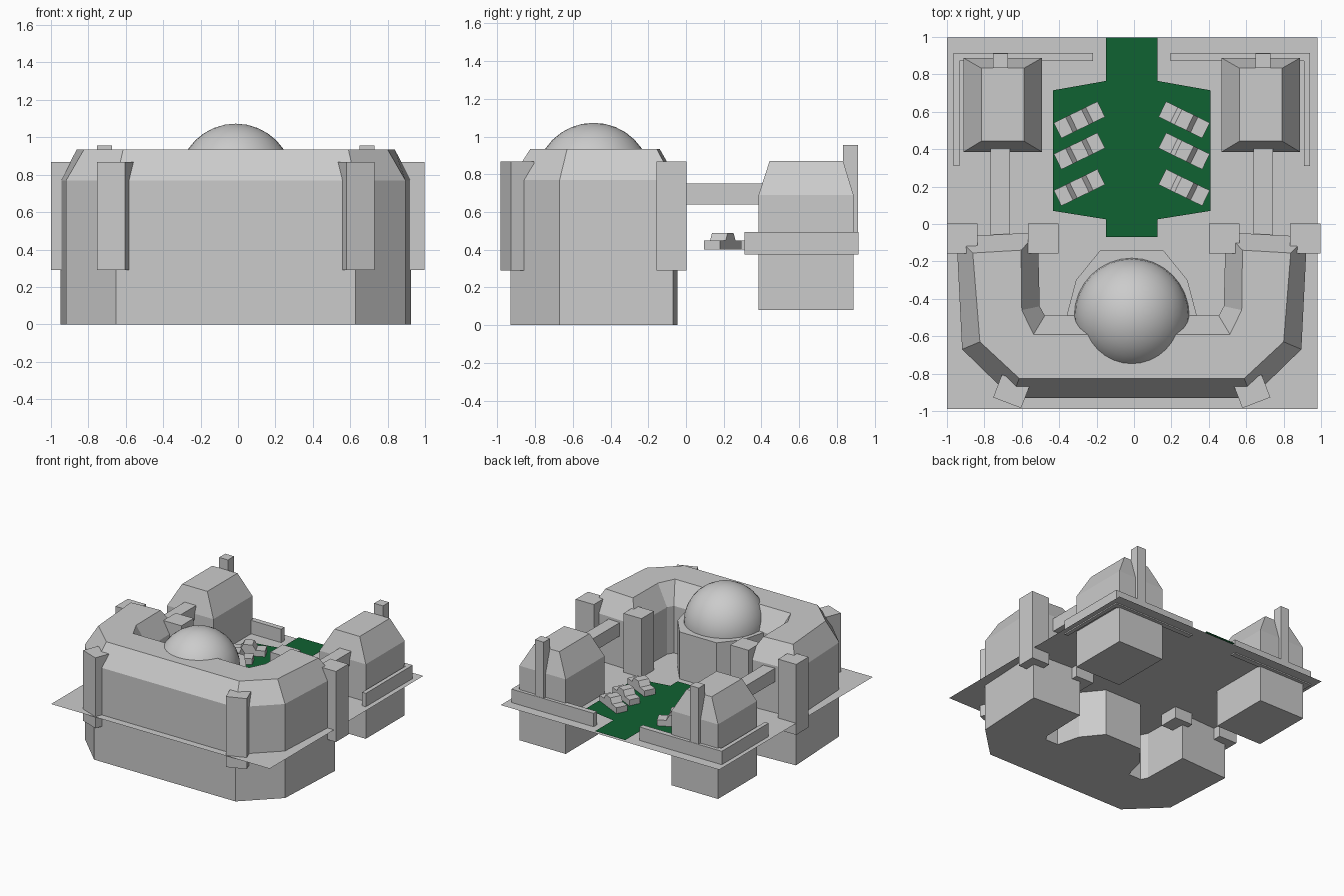
import bpy, math
from mathutils import Matrix

if "Cube" in bpy.data.objects:
    bpy.data.objects.remove(bpy.data.objects["Cube"])

CX = -0.012  # axis of the main building and gardens


def mesh_obj(name, verts, faces):
    me = bpy.data.meshes.new(name)
    me.from_pydata(verts, [], faces)
    me.update()
    ob = bpy.data.objects.new(name, me)
    bpy.context.collection.objects.link(ob)
    return ob


def loft(name, levels):
    """Closed solid through stacked outlines: [(z, [(x, y), ...]), ...]"""
    n = len(levels[0][1])
    verts = [(x, y, z) for z, pts in levels for x, y in pts]
    faces = [list(range(n))[::-1], list(range((len(levels) - 1) * n, len(levels) * n))]
    for k in range(len(levels) - 1):
        for i in range(n):
            a, b = k * n + i, k * n + (i + 1) % n
            faces.append([a, b, b + n, a + n])
    return mesh_obj(name, verts, faces)


def rect(x0, x1, y0, y1):
    return [(x0, y0), (x1, y0), (x1, y1), (x0, y1)]


def box(name, x0, x1, y0, y1, z0, z1):
    return loft(name, [(z0, rect(x0, x1, y0, y1)), (z1, rect(x0, x1, y0, y1))])


def place(ob, x, y, angle):
    ob.matrix_world = Matrix.Translation((x, y, 0)) @ Matrix.Rotation(math.radians(angle), 4, 'Z')


def mirrored(half):
    """Right half outline, counter-clockwise, reflected about the building axis."""
    pts = half + [(-x, y) for x, y in reversed(half)]
    return [(x + CX, y) for x, y in pts]


# Ground sheet and green lawn
mesh_obj("ground_sheet", [(x, y, 0.385) for x, y in rect(-1, 0.98, -0.99, 0.998)], [[0, 1, 2, 3]])
lawn_pts = mirrored([(0.137, -0.07), (0.137, 0.025), (0.42, 0.07),
                     (0.42, 0.715), (0.137, 0.765), (0.137, 0.998)])
lawn = mesh_obj("lawn", [(x, y, 0.4) for x, y in lawn_pts], [list(range(len(lawn_pts)))])
green = bpy.data.materials.new("lawn_green")
green.diffuse_color = (0.005, 0.122, 0.032, 1)
green.use_nodes = True
green.node_tree.nodes["Principled BSDF"].inputs["Base Color"].default_value = green.diffuse_color
lawn.data.materials.append(green)

# U-shaped main building with sloped roof edges
wall = mirrored([(0.64, -0.93), (0.907, -0.67), (0.937, -0.068), (0.502, -0.045),
                 (0.492, -0.44), (0.465, -0.49)])
roof = mirrored([(0.602, -0.825), (0.812, -0.63), (0.85, -0.155), (0.592, -0.14),
                 (0.588, -0.46), (0.525, -0.59)])
loft("main_building", [(0, wall), (0.77, wall), (0.935, roof)])

# Drum under the dome, then the dome
drum = mirrored([(0.348, -0.62), (0.348, -0.49), (0.298, -0.30), (0.168, -0.14)])
drum_low = mirrored([(0.348, -0.50), (0.348, -0.49), (0.298, -0.30), (0.168, -0.14)])
loft("dome_drum", [(0, drum_low), (0.4, drum), (0.77, drum)])
bpy.ops.mesh.primitive_uv_sphere_add(segments=32, ring_count=16, radius=0.308,
                                     location=(CX, -0.49, 0.765))
bpy.context.object.name = "dome"
bpy.ops.object.shade_smooth_by_angle()

# Corner posts
for i, x in enumerate((-0.918, -0.485, 0.483, 0.915)):
    box(f"rear_post_{i}", x - 0.082, x + 0.082, -0.157, 0.003, 0.29, 0.867)
for s, side in ((-1, "left"), (1, "right")):
    post = box(f"front_post_{side}", -0.08, 0.08, -0.065, 0.065, 0.29, 0.867)
    place(post, CX + s * 0.643, -0.895, s * 21)

    # Side pavilion with hipped roof, chimney and link bridge
    cx = CX + s * 0.69
    base = rect(cx - 0.21, cx + 0.21, 0.385, 0.888)
    top = rect(cx - 0.114, cx + 0.114, 0.443, 0.833)
    loft(f"pavilion_{side}", [(0.08, base), (0.69, base), (0.87, top)])
    ch = CX + s * 0.702
    box(f"chimney_{side}", ch - 0.04, ch + 0.04, 0.833, 0.912, 0.38, 0.955)
    box(f"bridge_{side}", ch - 0.052, ch + 0.052, -0.12, 0.42, 0.64, 0.75)

    # Low boundary wall, L-shaped
    e = [(CX + s * 0.208, 0.915), (CX + s * 0.208, 0.872), (CX + s * 0.92, 0.872),
         (CX + s * 0.92, 0.31), (CX + s * 0.953, 0.31), (CX + s * 0.953, 0.915)]
    if s < 0:
        e.reverse()
    loft(f"boundary_wall_{side}", [(0.375, e), (0.495, e)])

    # Parked cars: body and tapered cabin
    for i, y in enumerate((0.195, 0.39, 0.557)):
        body = box(f"car_body_{side}_{i}", -0.13, 0.13, -0.046, 0.046, 0.4, 0.448)
        cabin = loft(f"car_cabin_{side}_{i}", [(0.448, rect(-0.06, 0.06, -0.046, 0.046)),
                                               (0.49, rect(-0.035, 0.035, -0.046, 0.046))])
        for part in (body, cabin):
            place(part, CX + s * 0.28, y, -s * 26)
